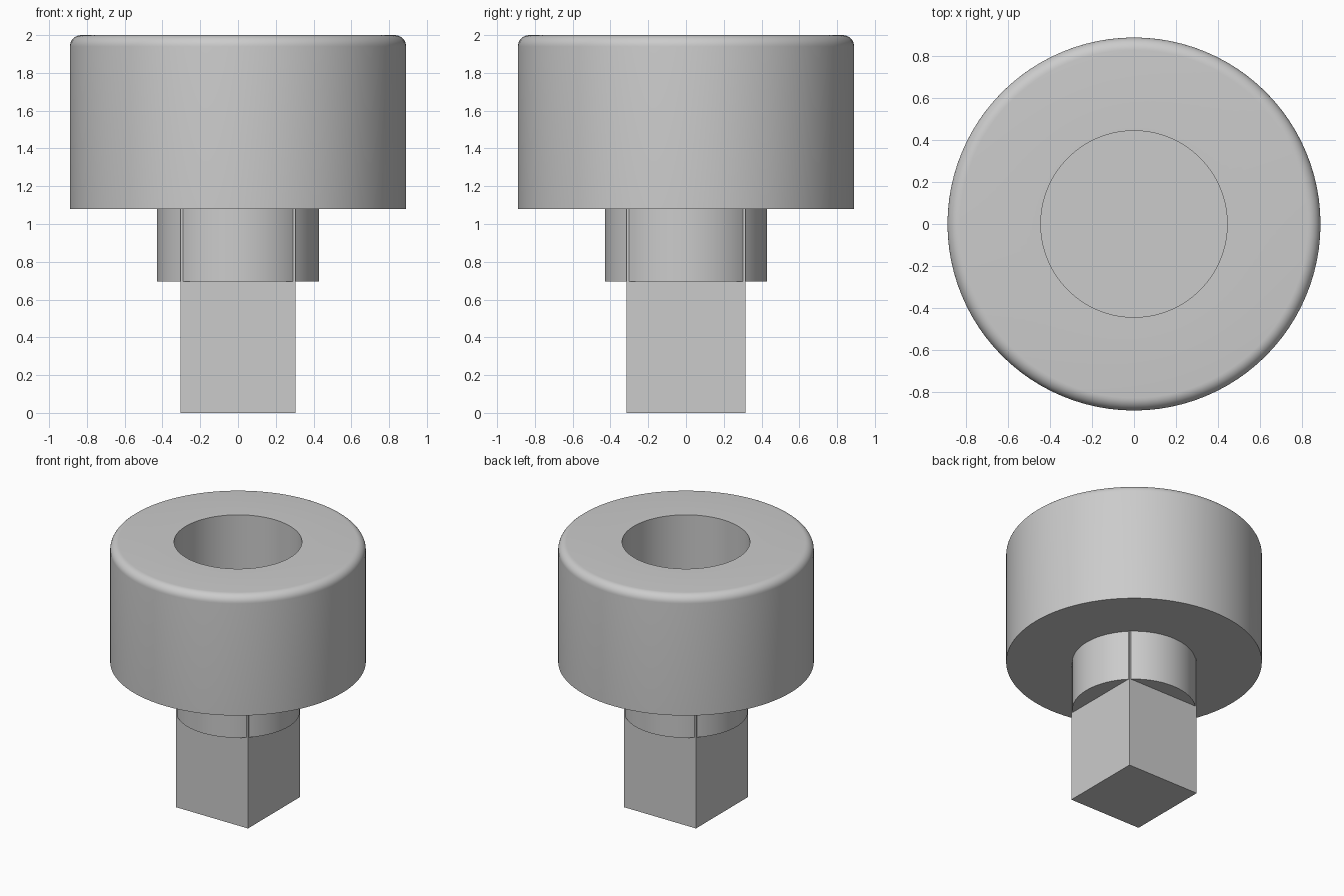
import bpy, bmesh, math

if "Cube" in bpy.data.objects:
    bpy.data.objects.remove(bpy.data.objects["Cube"])

steel = bpy.data.materials.new("plain grey steel")
steel.diffuse_color = (0.6, 0.6, 0.6, 1)
steel.use_nodes = True
steel.node_tree.nodes["Principled BSDF"].inputs["Base Color"].default_value = steel.diffuse_color


def finish(name, bm, smooth):
    bmesh.ops.recalc_face_normals(bm, faces=bm.faces)
    mesh = bpy.data.meshes.new(name)
    bm.to_mesh(mesh)
    bm.free()
    mesh.materials.append(steel)
    obj = bpy.data.objects.new(name, mesh)
    bpy.context.collection.objects.link(obj)
    if smooth:
        bpy.ops.object.select_all(action='DESELECT')
        obj.select_set(True)
        bpy.context.view_layer.objects.active = obj
        bpy.ops.object.shade_smooth_by_angle(angle=math.radians(30))
    return obj


def lathe(name, profile, segments=96):
    """Spin an (r, z) profile, which starts and ends on the axis, about z."""
    bm = bmesh.new()
    verts = [bm.verts.new((r, 0, z)) for r, z in profile]
    edges = [bm.edges.new(pair) for pair in zip(verts, verts[1:])]
    bmesh.ops.spin(bm, geom=verts + edges, cent=(0, 0, 0), axis=(0, 0, 1),
                   angle=math.tau, steps=segments, use_duplicate=False)
    bmesh.ops.remove_doubles(bm, verts=bm.verts, dist=1e-4)
    return finish(name, bm, True)


# Head: heavy round body with a rounded top rim and a blind round bore
R, BORE, BASE, TOP, FLOOR, FILLET = 0.89, 0.445, 1.08, 2.0, 1.3, 0.06
rim = [(R - FILLET + FILLET * math.cos(a), TOP - FILLET + FILLET * math.sin(a))
       for a in (math.pi / 2 * i / 8 for i in range(9))]
lathe("socket_head", [(0, BASE), (R, BASE)] + rim
      + [(BORE, TOP), (BORE, FLOOR), (0, FLOOR)])

# Collar: short round neck below the head
lathe("collar", [(0, 0.695), (0.43, 0.695), (0.43, BASE + 0.01), (0, BASE + 0.01)])

# Drive: square shank whose corners just break through the collar
bm = bmesh.new()
bmesh.ops.create_cube(bm, size=1)
bmesh.ops.scale(bm, vec=(0.61, 0.63, BASE + 0.01), verts=bm.verts)
bmesh.ops.translate(bm, vec=(0, 0, (BASE + 0.01) / 2), verts=bm.verts)
finish("square_drive", bm, False)
